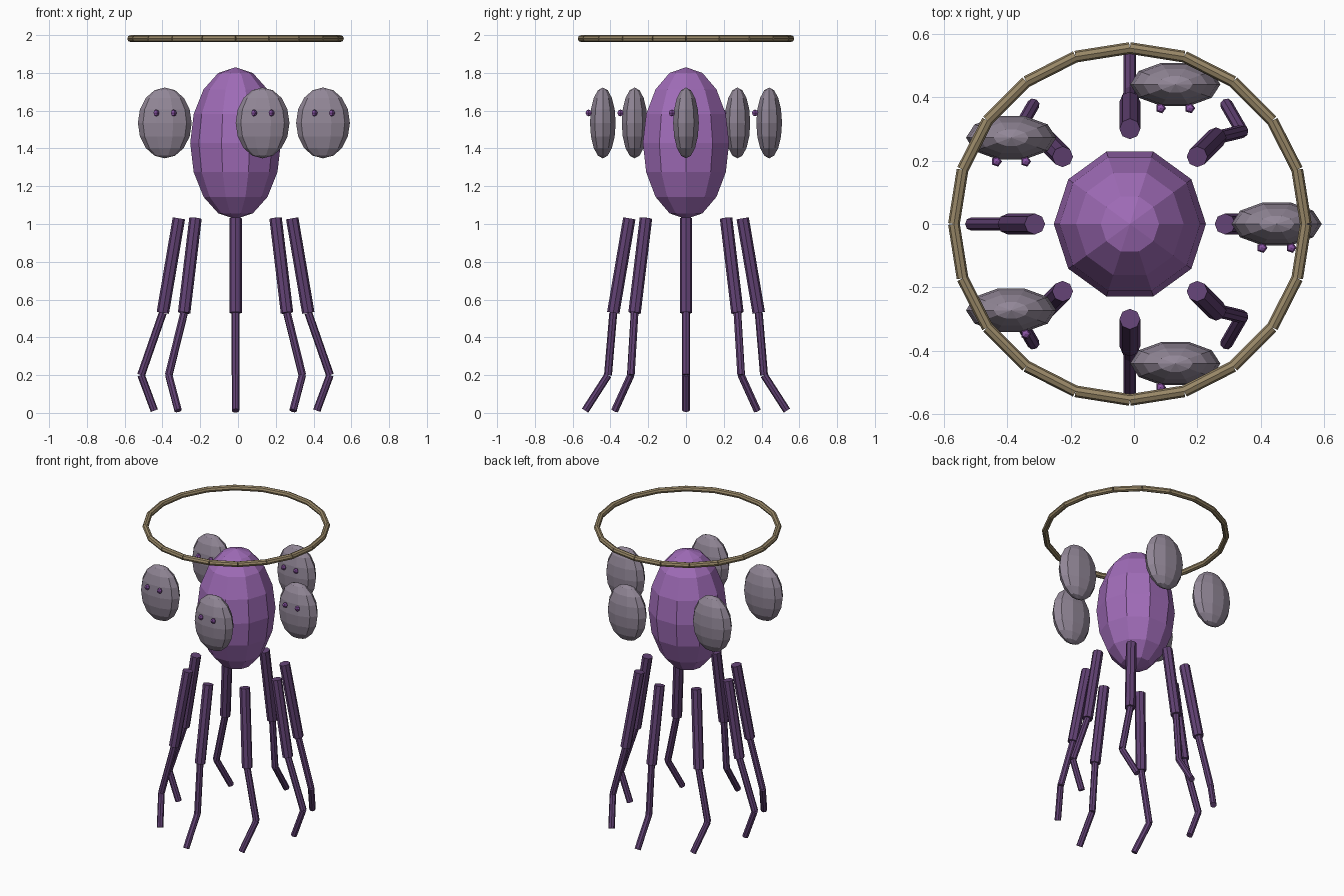
import bpy, bmesh, math
from mathutils import Vector, Matrix

if "Cube" in bpy.data.objects:
    bpy.data.objects.remove(bpy.data.objects["Cube"])

CX = -0.013  # shared vertical axis of body, legs and ring


def material(name, rgb):
    m = bpy.data.materials.new(name)
    lin = [(c / 255 / 12.92) if c < 10 else ((c / 255 + 0.055) / 1.055) ** 2.4 for c in rgb]
    m.diffuse_color = (*lin, 1)
    m.use_nodes = True
    m.node_tree.nodes["Principled BSDF"].inputs["Base Color"].default_value = m.diffuse_color
    return m


purple = material("body purple", (160, 108, 184))
dark = material("leg dark purple", (98, 66, 116))
grey = material("head grey", (146, 135, 151))
tan = material("ring tan", (152, 135, 103))
eye_mat = material("eye purple", (140, 84, 166))


def finish(name, bm, mat):
    me = bpy.data.meshes.new(name)
    bm.to_mesh(me)
    bm.free()
    me.materials.append(mat)
    ob = bpy.data.objects.new(name, me)
    bpy.context.collection.objects.link(ob)
    return ob


def ellipsoid(name, center, radii, segs, rings, mat, turn):
    bm = bmesh.new()
    bmesh.ops.create_uvsphere(bm, u_segments=segs, v_segments=rings, radius=1)
    bm.transform(Matrix.Translation(center) @ Matrix.Diagonal((*radii, 1))
                 @ Matrix.Rotation(math.radians(turn), 4, 'Z'))
    return finish(name, bm, mat)


def add_rod(bm, a, b, r, sides=8):
    a, b = Vector(a), Vector(b)
    d = b - a
    rot = d.to_track_quat('Z', 'Y').to_matrix().to_4x4()
    bmesh.ops.create_cone(bm, cap_ends=True, segments=sides, radius1=r, radius2=r,
                          depth=d.length, matrix=Matrix.Translation((a + b) / 2) @ rot)


# Body
ellipsoid("body", (CX, 0, 1.428), (0.24, 0.24, 0.402), 10, 8, purple, 18)

# Eight three-part legs: (x reach, y reach, height) of each joint
joints = [(0.30, 0.30, 1.03), (0.385, 0.385, 0.53), (0.50, 0.413, 0.20), (0.43, 0.534, 0.012)]
for i in range(8):
    a = math.tau * i / 8
    pts = [(CX + x * math.cos(a), y * math.sin(a), z) for x, y, z in joints]
    bm = bmesh.new()
    for p, q, r in zip(pts, pts[1:], (0.033, 0.021, 0.020)):
        add_rod(bm, p, q, r)
    finish(f"leg_{i + 1}", bm, dark)

# Floating heads, all facing forward, each with two eyes
for i in range(5):
    a = math.tau * i / 5
    x, y, z = CX + 0.463 * math.cos(a), 0.463 * math.sin(a), 1.535
    ellipsoid(f"head_{i + 1}", (x, y, z), (0.1425, 0.0715, 0.1875), 10, 8, grey, 18)
    for side, s in (("left", -1), ("right", 1)):
        ellipsoid(f"head_{i + 1}_{side}_eye", (x + s * 0.046, y - 0.075, z + 0.053),
                  (0.017, 0.017, 0.018), 5, 4, eye_mat, -90)

# Ring of straight rods above the body
bm = bmesh.new()
ring = [(CX + 0.555 * math.cos(math.tau * i / 20), 0.555 * math.sin(math.tau * i / 20), 1.9815)
        for i in range(20)]
for p, q in zip(ring, ring[1:] + ring[:1]):
    add_rod(bm, p, q, 0.0185)
finish("halo_ring", bm, tan)
